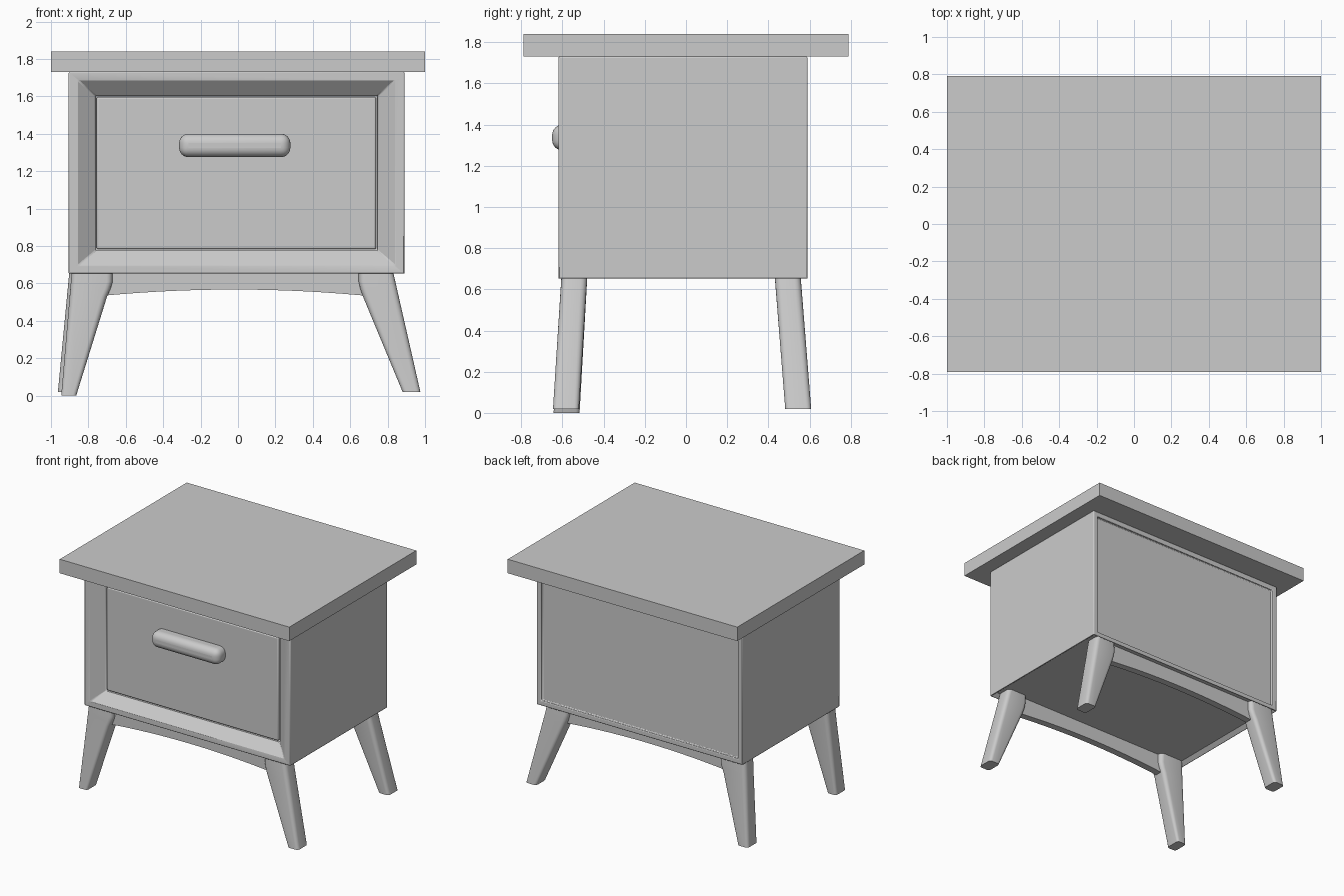
import bpy, bmesh, math

if "Cube" in bpy.data.objects:
    bpy.data.objects.remove(bpy.data.objects["Cube"])


def finish(name, bm, bevel=0, segments=3, smooth=True):
    bmesh.ops.recalc_face_normals(bm, faces=bm.faces)
    mesh = bpy.data.meshes.new(name)
    bm.to_mesh(mesh)
    bm.free()
    ob = bpy.data.objects.new(name, mesh)
    bpy.context.collection.objects.link(ob)
    if bevel:
        mod = ob.modifiers.new("Bevel", 'BEVEL')
        mod.width, mod.segments = bevel, segments
        mod.limit_method = 'ANGLE'
        mod.angle_limit = math.radians(50)
    if smooth:
        bpy.ops.object.select_all(action='DESELECT')
        ob.select_set(True)
        bpy.context.view_layer.objects.active = ob
        bpy.ops.object.shade_smooth_by_angle(angle=math.radians(35))
    return ob


def loft(bm, rings):
    """Skin closed rings of points and cap both ends."""
    loops = [[bm.verts.new(p) for p in ring] for ring in rings]
    n = len(loops[0])
    for a, b in zip(loops, loops[1:]):
        for i in range(n):
            j = (i + 1) % n
            bm.faces.new((a[i], a[j], b[j], b[i]))
    bm.faces.new(loops[0])
    bm.faces.new(loops[-1])


def box(name, x, y, z, **kw):
    bm = bmesh.new()
    loft(bm, [[(x[0], y[0], h), (x[1], y[0], h), (x[1], y[1], h), (x[0], y[1], h)] for h in z])
    return finish(name, bm, **kw)


# Table top
box("table_top", (-1, 1), (-0.79, 0.79), (1.73, 1.84), smooth=False)

# Cabinet: shallow back recess, side walls, front lip and sloping front frame
def frame_ring(dx, dz, y):
    x0, x1, z0, z1 = -0.905 + dx, 0.89 - dx, 0.65 + dz, 1.73 - dz
    return [(x0, y, z0), (x1, y, z0), (x1, y, z1), (x0, y, z1)]


bm = bmesh.new()
loft(bm, [frame_ring(*r) for r in (
    (0.04, 0.04, 0.57), (0.04, 0.04, 0.59), (0, 0, 0.59), (0, 0, -0.62),
    (0.05, 0.045, -0.62), (0.143, 0.125, -0.55), (0.143, 0.125, -0.52))])
bmesh.ops.recalc_face_normals(bm, faces=bm.faces)
# Recessed underside
under = [f for f in bm.faces if all(abs(v.co.z - 0.65) < 1e-4 for v in f.verts)
         and f.calc_area() > 1]
bmesh.ops.inset_individual(bm, faces=under, thickness=0.05, depth=-0.03)
finish("cabinet", bm, bevel=0.006, segments=2)

# Drawer front and pull
box("drawer_front", (-0.756, 0.738), (-0.555, -0.50), (0.783, 1.597), bevel=0.01)
box("drawer_pull", (-0.315, 0.28), (-0.65, -0.515), (1.275, 1.40), bevel=0.05, segments=6)


# Legs: rounded rectangular sections, tapering and splayed outwards
def section(x0, x1, y0, y1, z, drop=0):
    cx, cy = (x0 + x1) / 2, (y0 + y1) / 2
    hx, hy = abs(x1 - x0) / 2, (y1 - y0) / 2
    r = 0.5 * min(hx, hy)
    pts = []
    for k, (sx, sy) in enumerate(((1, 1), (-1, 1), (-1, -1), (1, -1))):
        for s in range(5):
            a = math.pi / 2 * (k + s / 4)
            pts.append((cx + sx * (hx - r) + r * math.cos(a),
                        cy + sy * (hy - r) + r * math.sin(a), z))
    return pts


def leg(name, inner, outer, y_top, y_foot, z_foot):
    """inner: x at top, at the curve and at the foot; outer: x at top and foot."""
    bm = bmesh.new()
    rings = []
    levels = ((0.68, inner[0]), (0.61, inner[0]),
              (0.57, inner[0] * 0.6 + inner[1] * 0.4), (0.53, inner[1]), (z_foot, inner[2]))
    for z, xi in levels:
        t = (0.65 - z) / (0.65 - z_foot)
        xo = outer[0] + (outer[1] - outer[0]) * t
        y = y_top + (y_foot - y_top) * t
        rings.append(section(xi, xo, y - 0.063, y + 0.063, z))
    loft(bm, rings)
    finish(name, bm)


for end, y_top, y_foot in (("front", -0.543, -0.583), ("back", 0.495, 0.545)):
    leg(end + "_right_leg", (0.645, 0.668, 0.88), (0.832, 0.975), y_top, y_foot, 0.02)
leg("front_left_leg", (-0.67, -0.70, -0.865), (-0.89, -0.945), -0.543, -0.58, 0.0)
leg("back_left_leg", (-0.68, -0.71, -0.87), (-0.903, -0.963), 0.495, 0.545, 0.02)

# Arched aprons between the legs
for end, y in (("front", -0.545), ("back", 0.495)):
    xs = [-0.76 + 1.48 * i / 24 for i in range(25)]
    outline = [(x, 0.567 - 0.031 * ((x + 0.02) / 0.68) ** 2) for x in xs]
    outline += [(0.72, 0.68), (-0.76, 0.68)]
    bm = bmesh.new()
    loft(bm, [[(x, yy, z) for x, z in outline] for yy in (y - 0.028, y + 0.028)])
    finish(end + "_apron", bm)
